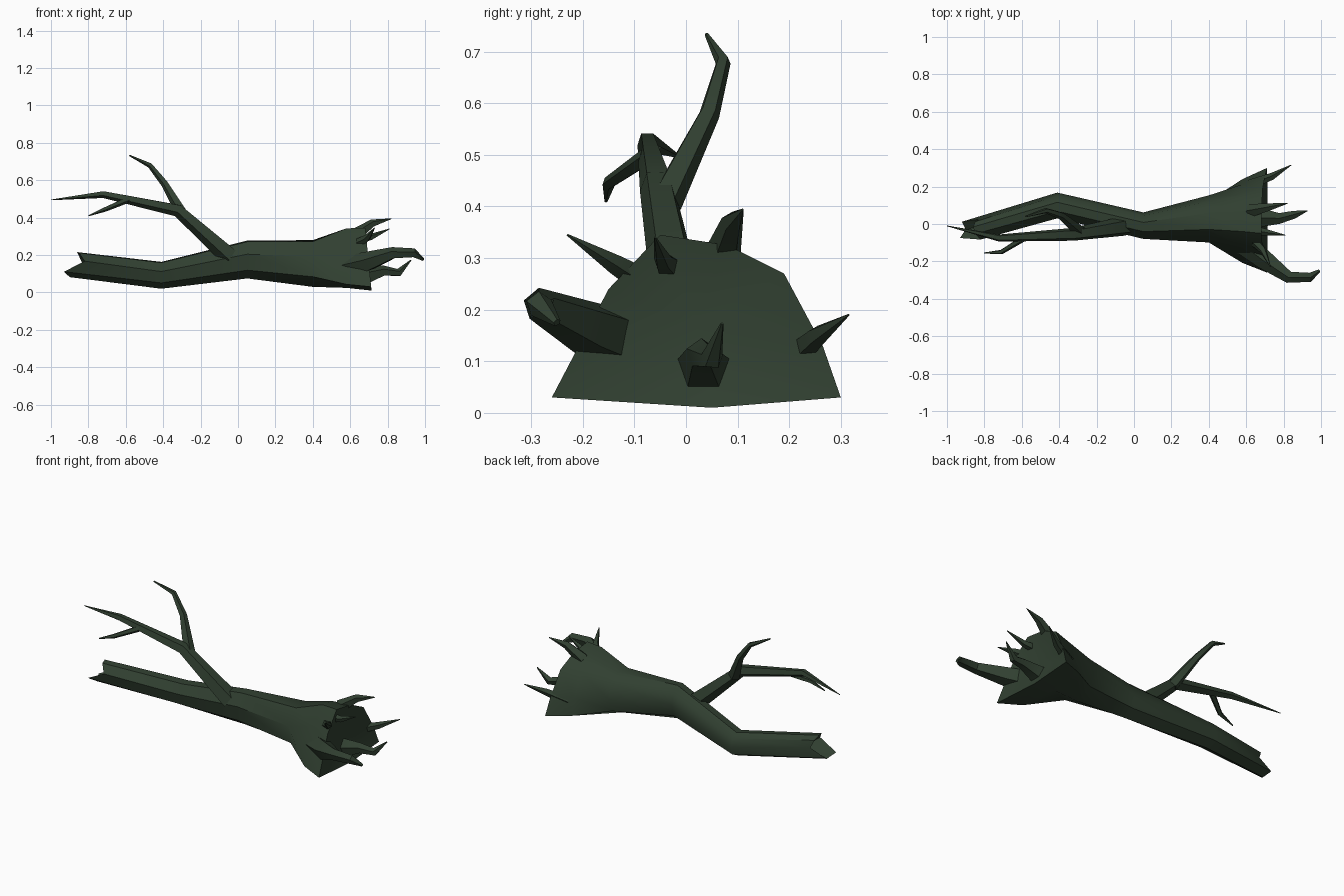
import bpy, bmesh, math
from mathutils import Vector

if "Cube" in bpy.data.objects:
    bpy.data.objects.remove(bpy.data.objects["Cube"])

bark = bpy.data.materials.new("dark green bark")
bark.diffuse_color = (0.03, 0.05, 0.03, 1)
bark.use_nodes = True
bark.node_tree.nodes["Principled BSDF"].inputs["Base Color"].default_value = bark.diffuse_color


def finish(name, rings, cap_a, cap_b):
    """Skin a list of rings, closing each end to a centre point."""
    bm = bmesh.new()
    vr = [[bm.verts.new(p) for p in r] for r in rings]
    n = len(vr[0])
    for a, b in zip(vr, vr[1:]):
        for i in range(n):
            j = (i + 1) % n
            bm.faces.new((a[i], a[j], b[j], b[i]))
    for ring, c in ((vr[0], cap_a), (vr[-1], cap_b)):
        v = bm.verts.new(c)
        for i in range(n):
            bm.faces.new((ring[i], ring[(i + 1) % n], v))
    bmesh.ops.recalc_face_normals(bm, faces=bm.faces)
    me = bpy.data.meshes.new(name)
    bm.to_mesh(me)
    bm.free()
    me.materials.append(bark)
    ob = bpy.data.objects.new(name, me)
    bpy.context.collection.objects.link(ob)
    bpy.ops.object.select_all(action='DESELECT')
    ob.select_set(True)
    bpy.context.view_layer.objects.active = ob
    bpy.ops.object.shade_smooth_by_angle(angle=math.radians(40))


def limb(name, pts, sides=5):
    """Tapering tube through (x, y, z, radius) points."""
    ps = [Vector(p[:3]) for p in pts]
    rings = []
    for k, p in enumerate(ps):
        d = (ps[min(k + 1, len(ps) - 1)] - ps[max(k - 1, 0)]).normalized()
        u = d.cross(Vector((0, 1, 0))).normalized()
        w = d.cross(u)
        rings.append([p + pts[k][3] * (u * math.cos(t) + w * math.sin(t))
                      for t in (2 * math.pi * i / sides for i in range(sides))])
    finish(name, rings, ps[0], ps[-1])


# trunk: jagged broken end on the left, flared root end on the right
angles = [math.radians(a) for a in (-40, 0, 40, 75, 115, 165, 215, 270)]


def section(x, cy, cz, ry, rz):
    return [(x, cy + ry * math.cos(a), cz + rz * math.sin(a)) for a in angles]


jag = (-.92, -.83, -.85, -.86, -.85, -.82, -.93, -.90)
broken = [(x, p[1], p[2]) for x, p in zip(jag, section(0, -.03, .15, .055, .068))]
flare = [(.30, .03), (.265, .13), (.19, .27), (.08, .325),
         (-.05, .345), (-.15, .24), (-.26, .03), (.05, .01)]
rings = [broken,
         section(-.41, .098, .093, .07, .073),
         section(.05, -.01, .178, .072, .103),
         section(.40, .025, .157, .128, .127),
         [(.58, .8 * y, .015 + z * .95) for y, z in flare],
         [(.715 - .1 * z, y, z) for y, z in flare]]
finish("trunk", rings, (-.78, 0, .14), (.655, .02, .17))

# branches
limb("main_branch", [(-.04, -.01, .19, .055), (-.32, -.055, .44, .036),
                     (-.72, -.075, .525, .02), (-1, -.01, .495, .002)])
limb("upper_fork", [(-.29, -.04, .41, .034), (-.39, .045, .58, .021),
                    (-.47, .072, .68, .015), (-.58, .04, .733, .004)])
limb("small_fork", [(-.58, -.07, .50, .018), (-.71, -.15, .445, .013),
                    (-.80, -.155, .41, .003)])

# roots
limb("large_root", [(.57, -.09, .13, .065), (.70, -.19, .165, .055),
                    (.83, -.285, .21, .033), (.94, -.285, .21, .026),
                    (.99, -.25, .175, .008)])
limb("low_root", [(.65, .035, .08, .06), (.78, .03, .115, .03),
                  (.86, .05, .105, .022), (.925, .07, .173, .003)])
limb("top_root", [(.62, .07, .30, .038), (.72, .09, .37, .022), (.82, .11, .394, .002)])
limb("back_root", [(.62, .21, .11, .028), (.74, .255, .15, .02), (.84, .315, .19, .002)])
limb("upper_front_root", [(.62, -.07, .25, .03), (.69, -.14, .29, .02), (.73, -.23, .345, .002)])
limb("upper_middle_root", [(.62, -.03, .28, .03), (.71, -.045, .295, .018), (.81, -.06, .34, .002)])
